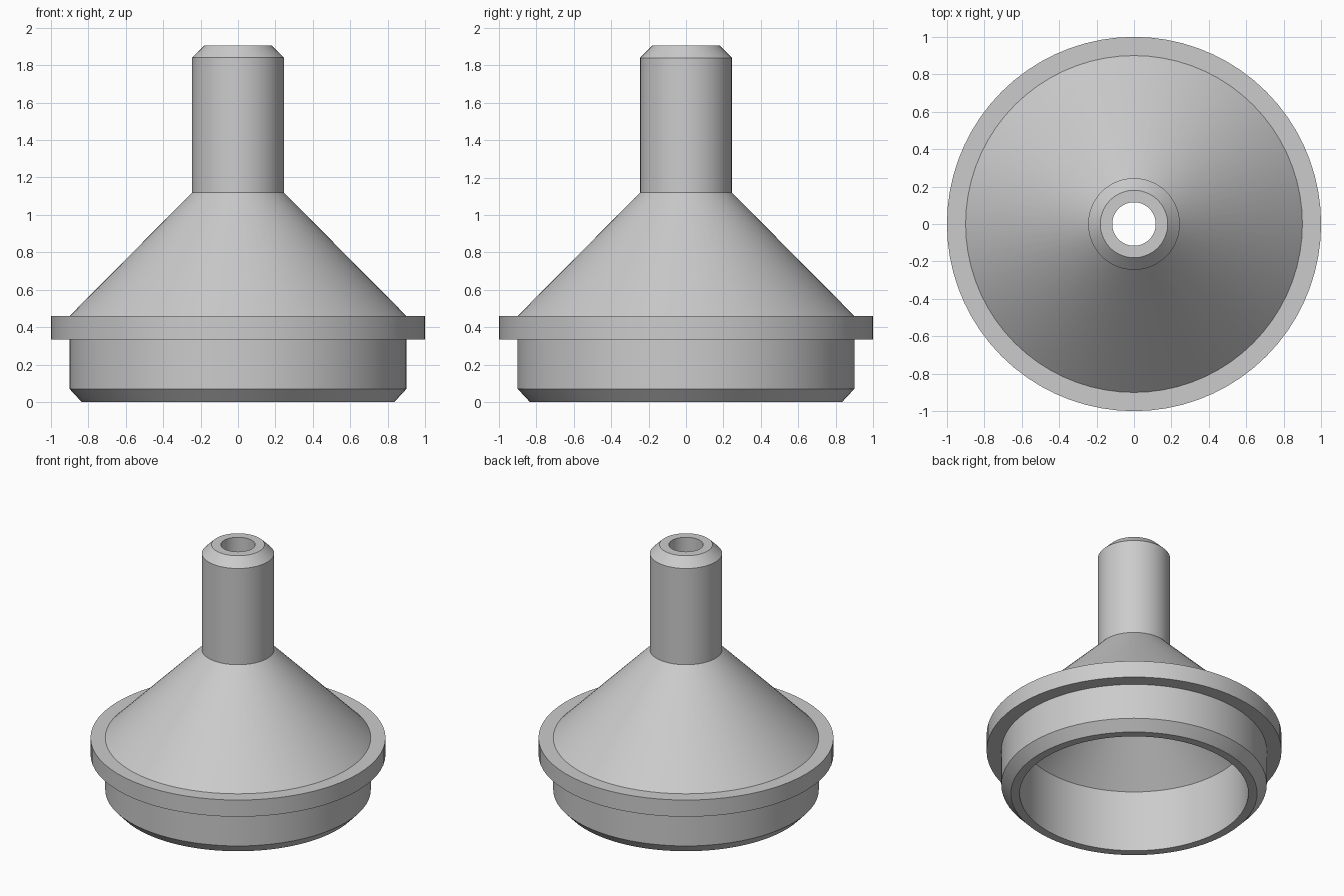
import bpy, bmesh
from math import radians, tau

SEGMENTS = 72

cube = bpy.data.objects.get("Cube")
if cube:
    bpy.data.objects.remove(cube, do_unlink=True)

grey = bpy.data.materials.new("light_grey")
grey.use_nodes = True
colour = (0.6, 0.6, 0.6, 1)
grey.diffuse_color = colour
grey.node_tree.nodes["Principled BSDF"].inputs["Base Color"].default_value = colour

# Closed wall section (radius, height): outside going up, then the bore going down
section = [
    (0.835, 0), (0.9, 0.07), (0.9, 0.335),         # chamfered skirt
    (1, 0.335), (1, 0.46), (0.9, 0.46),            # flange
    (0.245, 1.12), (0.245, 1.84), (0.18, 1.905),   # cone and chamfered spout
    (0.116, 1.905), (0.116, 1.12),                 # spout bore
    (0.775, 0.46), (0.775, 0),                     # inner cone and inner wall
]

# Revolve the section into a hollow funnel
bm = bmesh.new()
verts = [bm.verts.new((r, 0, z)) for r, z in section]
edges = [bm.edges.new((a, b)) for a, b in zip(verts, verts[1:] + verts[:1])]
bmesh.ops.spin(bm, geom=verts + edges, cent=(0, 0, 0), axis=(0, 0, 1),
               angle=tau, steps=SEGMENTS)
bmesh.ops.remove_doubles(bm, verts=bm.verts, dist=0.0005)
bmesh.ops.recalc_face_normals(bm, faces=bm.faces)
mesh = bpy.data.meshes.new("funnel_body")
bm.to_mesh(mesh)
bm.free()
mesh.materials.append(grey)

funnel = bpy.data.objects.new("funnel_body", mesh)
bpy.context.collection.objects.link(funnel)

# Smooth round walls with crisp section corners
bpy.ops.object.select_all(action="DESELECT")
funnel.select_set(True)
bpy.context.view_layer.objects.active = funnel
bpy.ops.object.shade_smooth_by_angle(angle=radians(30))
